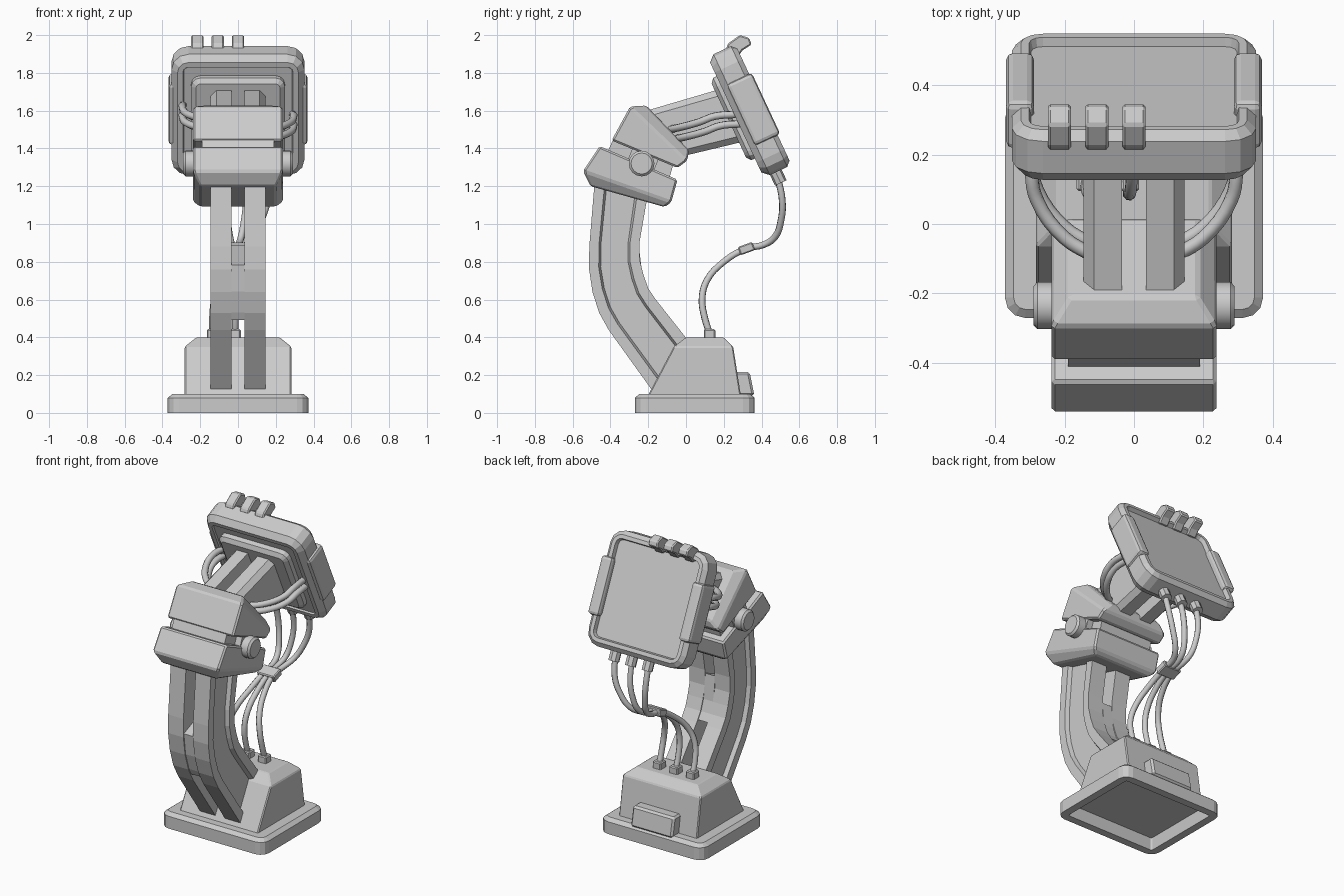
import bpy, bmesh
from math import radians, sin, cos, pi
from mathutils import Matrix, Vector

if "Cube" in bpy.data.objects:
    bpy.data.objects.remove(bpy.data.objects["Cube"])


def finish(name, bm, bevel=0, segs=1, smooth=False):
    bmesh.ops.remove_doubles(bm, verts=bm.verts, dist=1e-5)
    bmesh.ops.recalc_face_normals(bm, faces=bm.faces)
    me = bpy.data.meshes.new(name)
    bm.to_mesh(me)
    bm.free()
    ob = bpy.data.objects.new(name, me)
    bpy.context.collection.objects.link(ob)
    if bevel:
        m = ob.modifiers.new("bevel", "BEVEL")
        m.width, m.segments, m.limit_method = bevel, segs, 'ANGLE'
    if smooth:
        bpy.ops.object.select_all(action='DESELECT')
        bpy.context.view_layer.objects.active = ob
        ob.select_set(True)
        bpy.ops.object.shade_smooth_by_angle(angle=radians(30))
    return ob


def loft(name, loops, cap0=True, cap1=True, **kw):
    """Skin a list of equal-length closed loops."""
    bm = bmesh.new()
    rings = [[bm.verts.new(p) for p in loop] for loop in loops]
    n = len(rings[0])
    for a, b in zip(rings, rings[1:]):
        for i in range(n):
            bm.faces.new((a[i], a[(i + 1) % n], b[(i + 1) % n], b[i]))
    if cap0:
        bm.faces.new(rings[0])
    if cap1:
        bm.faces.new(rings[-1])
    return finish(name, bm, **kw)


def rounded(hw, hh, r, z, inset, mat):
    r = max(r - inset, 0.012)
    pts = []
    for k, (sx, sy) in enumerate(((1, 1), (-1, 1), (-1, -1), (1, -1))):
        for j in range(4):
            a = pi / 2 * (k + j / 3)
            pts.append(mat @ Vector((sx * (hw - inset - r) + r * cos(a),
                                     sy * (hh - inset - r) + r * sin(a), z)))
    return pts


def slab(name, hw, hh, r, levels, mat=Matrix(), **kw):
    return loft(name, [rounded(hw, hh, r, z, i, mat) for z, i in levels], **kw)


def prism(name, yz, x0, x1, **kw):
    return loft(name, [[(x, y, z) for y, z in yz] for x in (x0, x1)], **kw)


def frustum(name, levels, **kw):
    """Four-sided stack; each level is half width, front (y, z), rear (y, z)."""
    return loft(name, [[(-w, *a), (w, *a), (w, *b), (-w, *b)] for w, a, b in levels], **kw)


def rail(name, pairs, section, **kw):
    """Sweep (x, t) section, t running from the outer to the inner edge."""
    return loft(name, [[(x, o[0] + t * (i[0] - o[0]), o[1] + t * (i[1] - o[1]))
                        for x, t in section] for o, i in pairs], **kw)


def tube(name, pts, radius):
    cu = bpy.data.curves.new(name, 'CURVE')
    cu.dimensions = '3D'
    cu.bevel_depth, cu.bevel_resolution, cu.resolution_u = radius, 2, 4
    cu.use_fill_caps = True
    sp = cu.splines.new('BEZIER')
    sp.bezier_points.add(len(pts) - 1)
    for b, p in zip(sp.bezier_points, pts):
        b.co = p
        b.handle_left_type = b.handle_right_type = 'AUTO'
    ob = bpy.data.objects.new(name, cu)
    bpy.context.collection.objects.link(ob)


def cylinder(name, r, depth, mat, n=16, **kw):
    bm = bmesh.new()
    bmesh.ops.create_cone(bm, cap_ends=True, segments=n, radius1=r, radius2=r,
                          depth=depth, matrix=mat)
    return finish(name, bm, smooth=True, **kw)


def box(name, size, mat, **kw):
    bm = bmesh.new()
    bmesh.ops.create_cube(bm, size=1, matrix=mat @ Matrix.Diagonal((*size, 1)))
    return finish(name, bm, **kw)


# Base: plate with recessed underside, tapered housing, rear box
slab("base_plate", 0.372, 0.317, 0.06,
     [(0.075, 0.06), (0, 0.05), (0, 0), (0.08, 0), (0.1, 0.025), (0.1, 0.12)],
     Matrix.Translation((0, 0.046, 0)), cap1=False)
frustum("base_housing", [(0.282, (-0.2, 0.095), (0.29, 0.095)),
                         (0.282, (-0.065, 0.35), (0.25, 0.35)),
                         (0.22, (0, 0.4), (0.2, 0.4))], cap0=False, bevel=0.006)
prism("rear_box", [(0.24, 0.09), (0.362, 0.09), (0.337, 0.217), (0.24, 0.217)],
      -0.15, 0.15, bevel=0.012)

# Lower arm: two grooved rails joined by a web with open slots above and below
arm = [((-0.18, 0.12), (0.01, 0.385)), ((-0.41, 0.44), (-0.16, 0.6)),
       ((-0.46, 0.53), (-0.2, 0.66)), ((-0.495, 0.64), (-0.225, 0.73)),
       ((-0.513, 0.76), (-0.245, 0.81)), ((-0.512, 0.88), (-0.245, 0.91)),
       ((-0.48, 1.27), (-0.2, 1.17))]
web = [((-0.44, 0.49), (-0.17, 0.615))] + arm[2:4] + [((-0.513, 0.78), (-0.245, 0.89))]
upper = [((-0.26, 1.585), (-0.11, 1.337)), ((0.2, 1.72), (0.3, 1.435))]
groove = [(0.035, 0), (0.145, 0), (0.145, 0.19), (0.12, 0.23), (0.12, 0.77),
          (0.145, 0.81), (0.145, 1), (0.035, 1)]
chamfer = [(0.035, 0), (0.115, 0), (0.145, 0.11), (0.145, 0.89), (0.115, 1), (0.035, 1)]
for s, side in ((-1, "left"), (1, "right")):
    rail(side + "_lower_rail", arm, [(s * x, t) for x, t in groove])
    rail(side + "_upper_rail", upper, [(s * x, t) for x, t in chamfer])
rail("arm_web", web, [(-0.036, 0.02), (0.036, 0.02), (0.036, 0.98), (-0.036, 0.98)])

# Elbow: two tapered clamp blocks, core between them, pivot pin
frustum("lower_clamp", [(0.238, (-0.457, 1.412), (-0.045, 1.235)),
                        (0.238, (-0.545, 1.28), (-0.078, 1.115)),
                        (0.2, (-0.505, 1.2), (-0.113, 1.09))], bevel=0.01)
frustum("upper_clamp", [(0.238, (-0.394, 1.442), (-0.045, 1.297)),
                        (0.238, (-0.296, 1.622), (0.006, 1.335)),
                        (0.185, (-0.21, 1.627), (0.016, 1.39))], bevel=0.01)
prism("elbow_core", [(-0.435, 1.34), (-0.375, 1.47), (-0.06, 1.34), (-0.1, 1.2)],
      -0.19, 0.19)
pivot = Matrix.Translation((0, -0.235, 1.32))
box("elbow_cheeks", (0.46, 0.15, 0.14), pivot @ Matrix.Rotation(radians(-22), 4, 'X'))
cylinder("pivot_pin", 0.068, 0.58, pivot @ Matrix.Rotation(pi / 2, 4, 'Y'),
         bevel=0.012)

# Head: tilted frame with recessed screen at the rear and mounting plate at the front
head = Matrix.Translation((0, 0.34, 1.6)) @ Matrix.Rotation(radians(115), 4, 'X')
slab("head_frame", 0.352, 0.353, 0.09,
     [(-0.05, 0.056), (-0.077, 0.05), (-0.077, 0.026), (-0.052, 0), (0.05, 0),
      (0.085, 0.032), (0.085, 0.06), (0.075, 0.065)], head)
slab("mount_plate", 0.248, 0.24, 0.05,
     [(0.06, 0), (0.105, 0), (0.125, 0.025)], head)
for s, side in ((-1, "left"), (1, "right")):
    box(side + "_grip", (0.08, 0.36, 0.15),
        head @ Matrix.Translation((s * 0.328, 0, -0.017)), bevel=0.02, segs=2)

# Tabs on top of the head
for i, x in enumerate((-0.215, -0.107, 0.0)):
    prism(f"top_tab_{i + 1}", [(0.212, 1.925), (0.222, 1.955), (0.285, 2.0), (0.335, 1.985),
                               (0.347, 1.95), (0.3, 1.92), (0.27, 1.88)],
          x - 0.033, x + 0.033, bevel=0.007)

# Side hoses from the upper arm to the head
for s, side, lift in ((-1, "left", 0.05), (1, "right", 0)):
    for k, z in enumerate((1.50, 1.45)):
        z += lift
        tube(f"{side}_hose_{k + 1}",
             [(s * 0.12, -0.09 + k * 0.03, z), (s * 0.2, -0.04 + k * 0.03, z + 0.01),
              (s * 0.28, 0.07 + k * 0.03, z + 0.04), (s * 0.295, 0.15 + k * 0.03, z + 0.07),
              (s * 0.29, 0.26 + k * 0.03, z + 0.08)], 0.02)

# Three cables from the head down to the base, gathered in a clip
for i in range(3):
    hx, bx, cx = 0.17 - 0.12 * i, 0.105 - 0.12 * i, 0.035 - 0.033 * i
    path = [(0.485, 1.25, 0), (0.51, 1.12, 0.1), (0.503, 1.02, 0.35), (0.47, 0.93, 0.7),
            (0.41, 0.89, 0.95), (0.32, 0.87, 1)]
    pts = [(hx + (cx - hx) * t, y, z) for y, z, t in path]
    path = [(0.2, 0.8, 0.2), (0.11, 0.7, 0.6), (0.085, 0.6, 0.9), (0.1, 0.5, 1),
            (0.125, 0.42, 1)]
    pts += [(cx + (bx - cx) * t, y, z) for y, z, t in path]
    tube(f"cable_{i + 1}", pts, 0.018)
    cylinder(f"head_plug_{i + 1}", 0.034, 0.1, head @ Matrix.Translation((hx, -0.365, 0.015))
             @ Matrix.Rotation(pi / 2, 4, 'X'), n=8)
    box(f"base_plug_{i + 1}", (0.06, 0.06, 0.07), Matrix.Translation((bx, 0.125, 0.408)),
        bevel=0.006)
box("cable_clip", (0.125, 0.08, 0.046), Matrix.Translation((0.002, 0.32, 0.87))
    @ Matrix.Rotation(radians(20), 4, 'X'), bevel=0.006)
